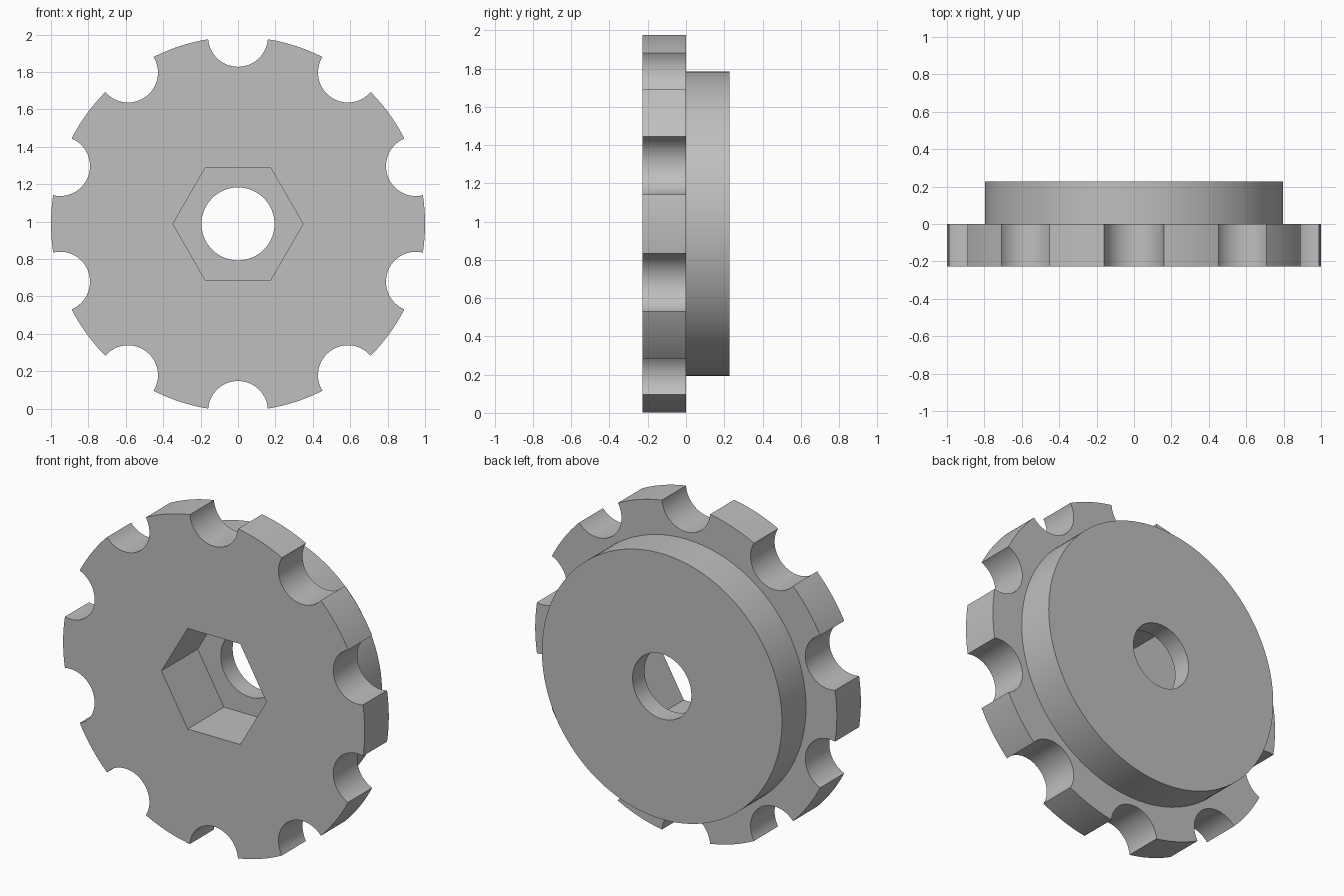
import bpy, bmesh, math

default = bpy.data.objects.get("Cube")
if default:
    bpy.data.objects.remove(default, do_unlink=True)

R, HALF, CZ = 1.0, 0.228, 0.988      # rim radius, half thickness, axis height
HUB_R, BORE_R = 0.796, 0.195
HEX_R, HEX_FLOOR = 0.348, 0.115
NOTCH_R, NOTCHES = 0.16, 10

grey = bpy.data.materials.new("plain_grey")
grey.use_nodes = True
grey.diffuse_color = (0.52, 0.52, 0.52, 1)
grey.node_tree.nodes["Principled BSDF"].inputs["Base Color"].default_value = grey.diffuse_color


def prism(name, radius, sides, y0, y1, x=0.0, z=CZ):
    """Solid with a regular cross-section, running along y."""
    bm = bmesh.new()
    ring = []
    for i in range(sides):
        a = math.tau * i / sides
        ring.append(bm.verts.new((x + radius * math.cos(a), y0, z + radius * math.sin(a))))
    face = bm.faces.new(ring)
    ext = bmesh.ops.extrude_face_region(bm, geom=[face])
    moved = [g for g in ext["geom"] if isinstance(g, bmesh.types.BMVert)]
    bmesh.ops.translate(bm, vec=(0, y1 - y0, 0), verts=moved)
    bmesh.ops.recalc_face_normals(bm, faces=bm.faces)
    mesh = bpy.data.meshes.new(name)
    bm.to_mesh(mesh)
    bm.free()
    mesh.materials.append(grey)
    obj = bpy.data.objects.new(name, mesh)
    bpy.context.collection.objects.link(obj)
    return obj


def combine(target, tool, operation):
    """Apply a boolean and discard the tool."""
    tool.hide_render = True
    mod = target.modifiers.new(tool.name, "BOOLEAN")
    mod.operation, mod.solver, mod.object = operation, "EXACT", tool
    bpy.context.view_layer.objects.active = target
    bpy.ops.object.modifier_apply(modifier=mod.name)
    bpy.data.objects.remove(tool, do_unlink=True)


# Front plate with the smaller hub behind it
wheel = prism("notched_wheel", R, 180, -HALF, 0)
combine(wheel, prism("hub", HUB_R, 128, -HALF / 2, HALF), "UNION")

# Round notches spaced around the rim
for i in range(NOTCHES):
    a = math.pi / 2 + math.tau * i / NOTCHES
    cutter = prism("notch", NOTCH_R, 64, -2 * HALF, HALF / 2,
                   R * math.cos(a), CZ + R * math.sin(a))
    combine(wheel, cutter, "DIFFERENCE")

# Hexagonal socket from the front, round bore right through
combine(wheel, prism("hex_socket", HEX_R, 6, -2 * HALF, HEX_FLOOR), "DIFFERENCE")
combine(wheel, prism("bore", BORE_R, 96, -2 * HALF, 2 * HALF), "DIFFERENCE")

# Smooth round walls with crisp edges
bpy.ops.object.select_all(action="DESELECT")
wheel.select_set(True)
bpy.context.view_layer.objects.active = wheel
bpy.ops.object.shade_smooth_by_angle(angle=math.radians(25))
